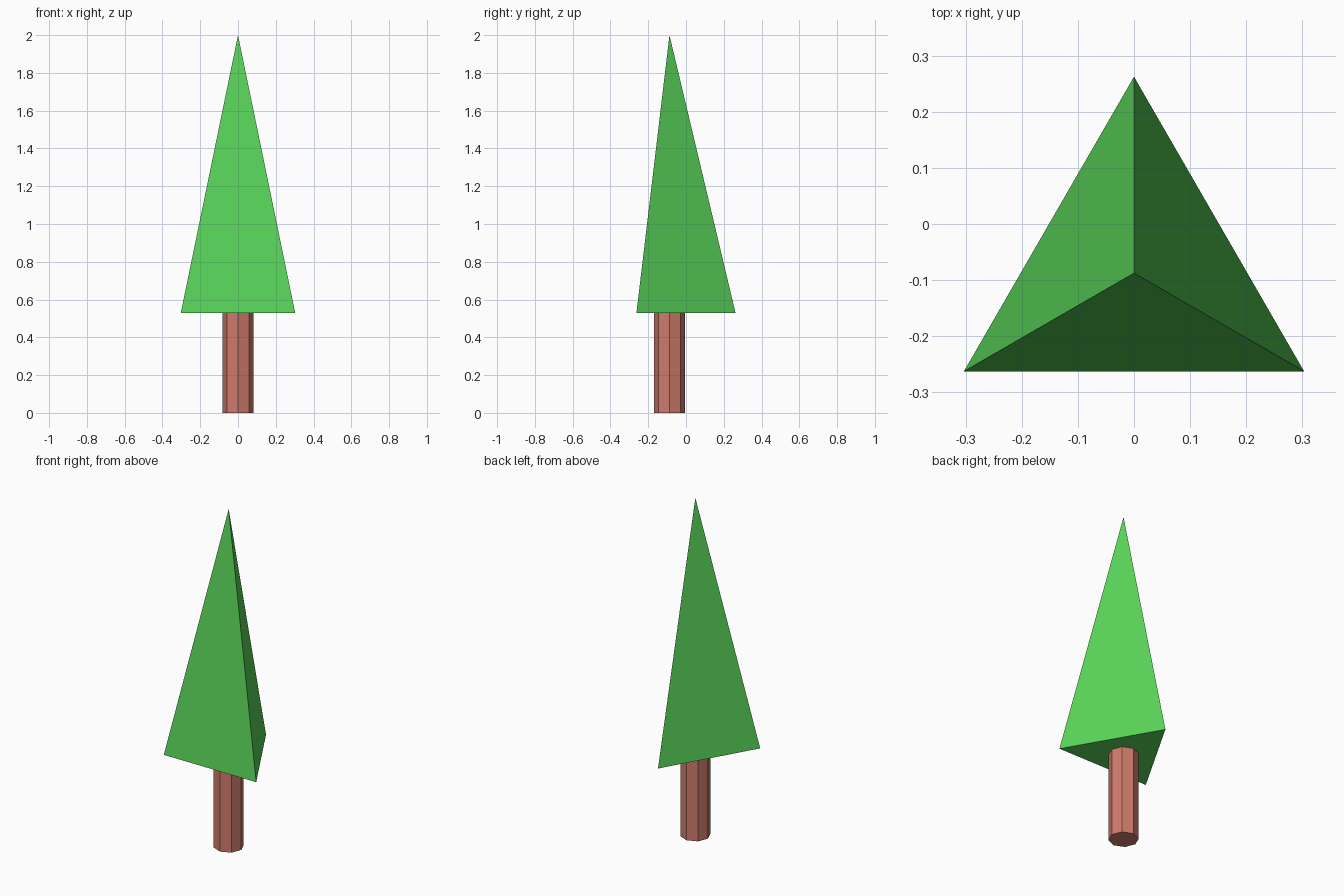
import bpy

if "Cube" in bpy.data.objects:
    bpy.data.objects.remove(bpy.data.objects["Cube"])

CENTRE_Y = -0.0875   # shared axis of trunk and crown
CROWN_Z = 0.528      # underside of the crown
HEIGHT = 2.0


def cone_part(name, sides, r_bottom, r_top, z0, z1, colour):
    bpy.ops.mesh.primitive_cone_add(
        vertices=sides, radius1=r_bottom, radius2=r_top, depth=z1 - z0,
        location=(0, CENTRE_Y, (z0 + z1) / 2))
    part = bpy.context.object
    part.name = name
    mat = bpy.data.materials.new(name + "_colour")
    mat.diffuse_color = colour
    mat.use_nodes = True
    mat.node_tree.nodes["Principled BSDF"].inputs["Base Color"].default_value = mat.diffuse_color
    part.data.materials.append(mat)
    return part


# Octagonal trunk
cone_part("trunk", 8, 0.082, 0.082, 0, CROWN_Z, (0.62, 0.2, 0.15, 1))

# Three-sided pyramid crown, one corner pointing to the back
cone_part("crown", 3, 0.35, 0, CROWN_Z, HEIGHT, (0.1, 0.66, 0.1, 1))
